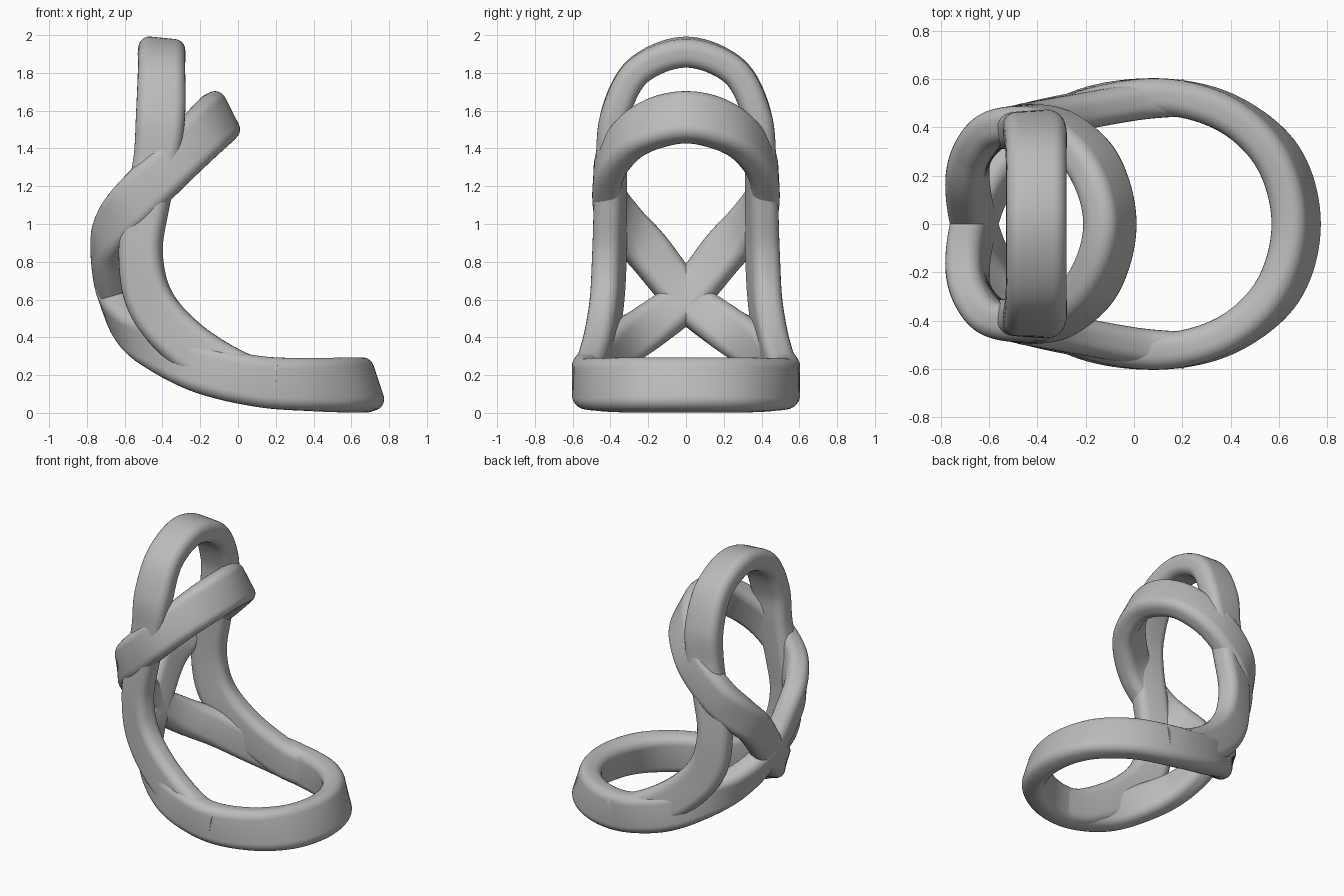
import bpy, bmesh, math
from mathutils import Vector

cube = bpy.data.objects.get("Cube")
if cube:
    bpy.data.objects.remove(cube, do_unlink=True)

grey = bpy.data.materials.new("plain grey")
grey.use_nodes = True
grey.diffuse_color = (0.5, 0.5, 0.5, 1)
grey.node_tree.nodes["Principled BSDF"].inputs["Base Color"].default_value = (0.5, 0.5, 0.5, 1)

STEPS = 10


def spline(values, cyclic):
    """Catmull-Rom samples through a list of vectors."""
    n = len(values)
    pick = (lambda i: values[i % n]) if cyclic else (lambda i: values[max(0, min(n - 1, i))])
    out = []
    for i in range(n if cyclic else n - 1):
        a, b, c, d = (pick(i + k) for k in (-1, 0, 1, 2))
        for s in range(STEPS):
            t = s / STEPS
            out.append(0.5 * (2 * b + (c - a) * t + (2 * a - 5 * b + 4 * c - d) * t ** 2
                              + (3 * b - a - 3 * c + d) * t ** 3))
    if not cyclic:
        out.append(values[-1].copy())
    return out


def section(half_width, half_thick, radius=0.06):
    """Rounded rectangle: (across the band, through the band)."""
    pts = []
    for k, (sx, sy) in enumerate(((1, 1), (-1, 1), (-1, -1), (1, -1))):
        for j in range(7):
            a = math.pi / 2 * (k + j / 6)
            pts.append((sx * (half_width - radius) + radius * math.cos(a),
                        sy * (half_thick - radius) + radius * math.sin(a)))
    return pts


def mirrored(half):
    """Complete a half path by reflecting it in y, walking back."""
    flip = [((p[0], -p[1], p[2]), (w[0], -w[1], w[2]), h) for p, w, h in reversed(half)]
    return half, flip


def band(name, stations, cyclic):
    """Sweep a rounded band; each station is centre, width direction, half width."""
    centres = spline([Vector(s[0]) for s in stations], cyclic)
    widths = spline([Vector(s[1]).normalized() for s in stations], cyclic)
    halves = spline([Vector((s[2], 0, 0)) for s in stations], cyclic)
    n = len(centres)
    bm = bmesh.new()
    rings = []
    for i, c in enumerate(centres):
        if cyclic:
            t = centres[(i + 1) % n] - centres[i - 1]
        else:
            t = centres[min(i + 1, n - 1)] - centres[max(i - 1, 0)]
        t.normalize()
        w = (widths[i] - t * widths[i].dot(t)).normalized()
        normal = t.cross(w)
        rings.append([bm.verts.new(c + w * u + normal * v)
                      for u, v in section(halves[i].x, 0.076)])
    m = len(rings[0])
    for i in range(n if cyclic else n - 1):
        a, b = rings[i], rings[(i + 1) % n]
        for j in range(m):
            k = (j + 1) % m
            bm.faces.new((a[j], a[k], b[k], b[j]))
    if not cyclic:
        bm.faces.new(rings[0])
        bm.faces.new(rings[-1])
    bmesh.ops.recalc_face_normals(bm, faces=bm.faces)
    mesh = bpy.data.meshes.new(name)
    bm.to_mesh(mesh)
    bm.free()
    mesh.materials.append(grey)
    obj = bpy.data.objects.new(name, mesh)
    bpy.context.collection.objects.link(obj)
    bpy.ops.object.select_all(action="DESELECT")
    obj.select_set(True)
    bpy.context.view_layer.objects.active = obj
    bpy.ops.object.shade_smooth_by_angle(angle=math.radians(40))


# Figure-eight band: base ring, crossing at the back, upper ring
half, flip = mirrored([
    ((0.672, 0, 0.148), (-0.32, 0, 0.95), 0.145),
    ((0.6, -0.27, 0.148), (-0.28, 0.05, 0.95), 0.145),
    ((0.395, -0.455, 0.15), (-0.1, 0.05, 1), 0.14),
    ((0.12, -0.527, 0.165), (0, 0, 1), 0.135),
    ((-0.18, -0.49, 0.23), (0.2, 0, 0.95), 0.13),
    ((-0.42, -0.37, 0.345), (0.3, -0.3, 0.85), 0.125),
    ((-0.575, -0.2, 0.455), (0, -0.6, 0.75), 0.12),
    ((-0.662, 0, 0.61), (-0.27, -0.67, 0.67), 0.112),
    ((-0.69, 0.2, 0.855), (-0.25, -0.62, 0.6), 0.12),
    ((-0.645, 0.325, 0.99), (-0.45, -0.4, 0.6), 0.125),
    ((-0.54, 0.405, 1.125), (-0.68, -0.15, 0.65), 0.13),
    ((-0.36, 0.405, 1.305), (-0.7, 0, 0.7), 0.13),
    ((-0.21, 0.3, 1.455), (-0.6, 0, 0.78), 0.135),
    ((-0.13, 0.16, 1.535), (-0.48, 0, 0.86), 0.14),
    ((-0.1, 0, 1.565), (-0.45, 0, 0.88), 0.14),
])
band("crossed_band", half + flip[1:-1], True)

# Tall arch whose legs sweep forward into the base ring
half, flip = mirrored([
    ((0.2, -0.522, 0.155), (0, 0, 1), 0.125),
    ((0, -0.507, 0.195), (0.25, 0, 0.95), 0.13),
    ((-0.27, -0.46, 0.36), (0.55, -0.05, 0.8), 0.13),
    ((-0.46, -0.42, 0.58), (0.85, -0.2, 0.5), 0.125),
    ((-0.515, -0.405, 0.84), (0.95, -0.3, 0.05), 0.115),
    ((-0.48, -0.4, 1.1), (0.95, -0.24, -0.15), 0.115),
    ((-0.43, -0.395, 1.35), (1, -0.12, -0.1), 0.122),
    ((-0.41, -0.375, 1.58), (1, 0, -0.05), 0.13),
    ((-0.405, -0.255, 1.81), (1, 0, -0.06), 0.125),
    ((-0.405, 0, 1.91), (1, 0, -0.1), 0.125),
])
band("arch_band", half + flip[1:], False)
